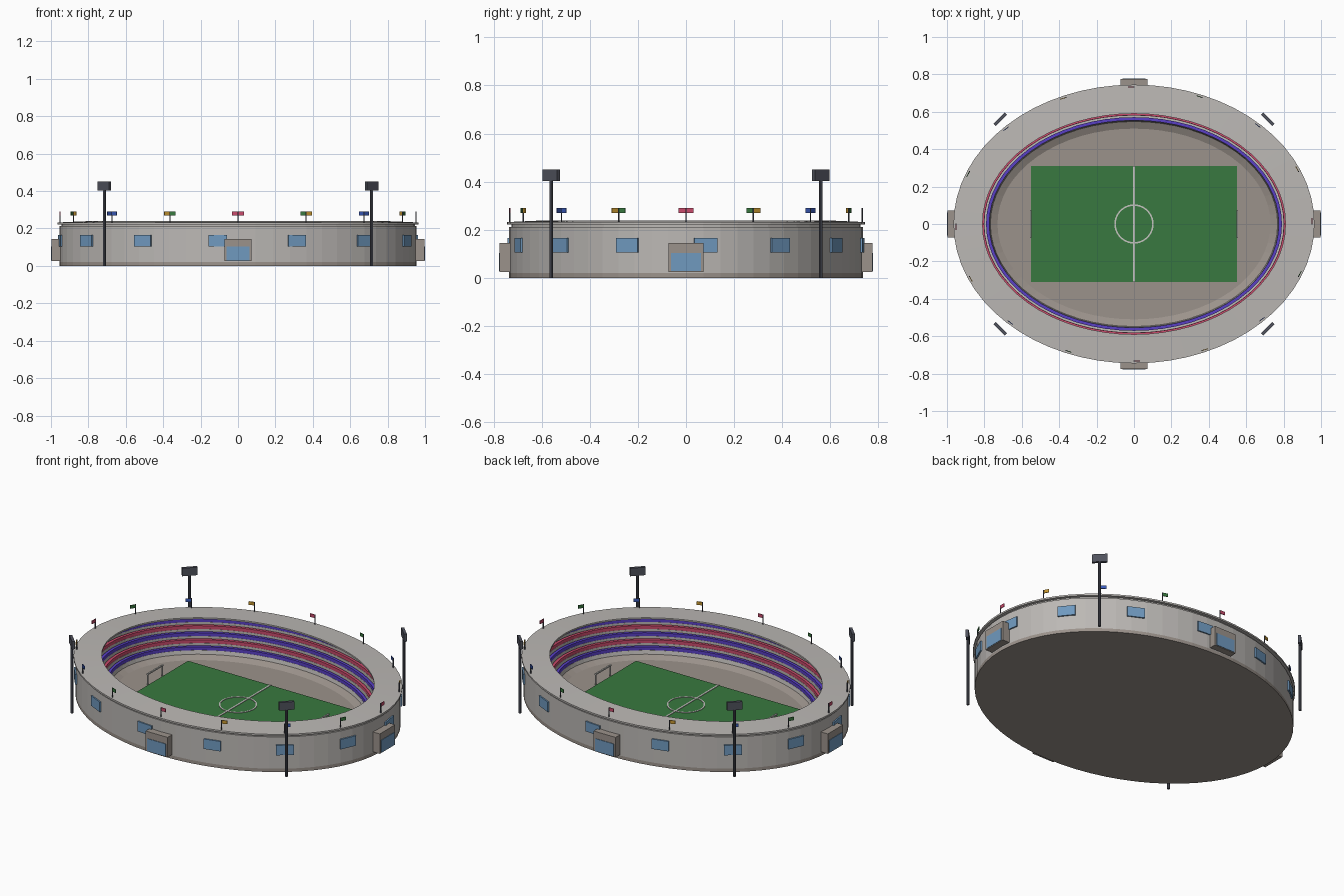
import bpy, bmesh, math
from mathutils import Matrix, Vector

cube = bpy.data.objects.get("Cube")
if cube:
    bpy.data.objects.remove(cube, do_unlink=True)

SEG = 64
SQUASH = 0.22      # every ring is this much narrower across y than across x
GROUND = 0.02


def material(name, r, g, b):
    m = bpy.data.materials.new(name)
    m.use_nodes = True
    m.diffuse_color = (r, g, b, 1)
    bsdf = next(n for n in m.node_tree.nodes if n.type == 'BSDF_PRINCIPLED')
    bsdf.inputs["Base Color"].default_value = (r, g, b, 1)
    bsdf.inputs["Roughness"].default_value = 0.8
    return m


concrete = material("concrete", 0.50, 0.48, 0.46)
stone = material("warm_stone", 0.33, 0.29, 0.26)
grass = material("grass_green", 0.04, 0.19, 0.05)
purple = material("seat_purple", 0.10, 0.05, 0.56)
pink = material("seat_pink", 0.58, 0.07, 0.15)
glass = material("window_blue", 0.16, 0.32, 0.52)
blue = material("flag_blue", 0.04, 0.10, 0.48)
yellow = material("flag_yellow", 0.55, 0.30, 0.03)
slate = material("slate", 0.08, 0.085, 0.11)
chalk = material("chalk", 0.55, 0.55, 0.52)


def finish(name, bm, *mats):
    bmesh.ops.recalc_face_normals(bm, faces=bm.faces)
    me = bpy.data.meshes.new(name)
    bm.to_mesh(me)
    bm.free()
    for m in mats:
        me.materials.append(m)
    ob = bpy.data.objects.new(name, me)
    bpy.context.collection.objects.link(ob)
    return ob


def oval(name, profile, *mats, squash=SQUASH, pick=None):
    """Sweep a closed (radius, height) profile round an oval."""
    bm = bmesh.new()
    loops = []
    for r, z in profile:
        loops.append([bm.verts.new((r * math.cos(a), (r - squash) * math.sin(a), z))
                      for a in (math.tau * i / SEG for i in range(SEG))])
    for j, low in enumerate(loops):
        high = loops[(j + 1) % len(loops)]
        for i in range(SEG):
            k = (i + 1) % SEG
            f = bm.faces.new((low[i], low[k], high[k], high[i]))
            if pick:
                f.material_index = pick(j)
    return finish(name, bm, *mats)


def band(name, r0, r1, z0, z1, mat, squash=SQUASH):
    return oval(name, [(r0, z0), (r1, z0), (r1, z1), (r0, z1)], mat, squash=squash)


def box(name, centre, size, mat, turn=0.0):
    bm = bmesh.new()
    bmesh.ops.create_cube(bm, size=1, matrix=Matrix.Translation(centre)
                          @ Matrix.Rotation(turn, 4, 'Z') @ Matrix.Diagonal((*size, 1)))
    return finish(name, bm, mat)


def post(name, x, y, z0, z1, radius, mat):
    bm = bmesh.new()
    bmesh.ops.create_cone(bm, cap_ends=True, segments=8, radius1=radius, radius2=radius,
                          depth=z1 - z0, matrix=Matrix.Translation((x, y, (z0 + z1) / 2)))
    return finish(name, bm, mat)


def on_oval(r, angle):
    """Point on an oval and the heading of its outward normal."""
    c, s = math.cos(angle), math.sin(angle)
    return r * c, (r - SQUASH) * s, math.atan2(s / (r - SQUASH), c / r)


# Base slab and arena floor
bm = bmesh.new()
bmesh.ops.create_cone(bm, cap_ends=True, segments=SEG, radius1=1, radius2=1, depth=GROUND,
                      matrix=Matrix.Translation((0, 0, GROUND / 2))
                      @ Matrix.Diagonal((0.955, 0.735, 1, 1)))
finish("base_slab", bm, stone)

# Bowl: outer wall, stepped terraces and sloping inner wall
ROWS, PITCH, RISE, FIRST_R, FIRST_Z = 5, 0.027, 0.03, 0.773, 0.06
profile = [(0.73, GROUND), (0.955, GROUND), (0.955, 0.212), (0.925, 0.212)]
for i in reversed(range(ROWS)):
    r, z = FIRST_R + PITCH * i, FIRST_Z + RISE * i
    profile += [(r + PITCH, z), (r, z)]
profile.append((0.768, 0.038))
last = len(profile) - 1
oval("bowl", profile, concrete, stone, pick=lambda j: 1 if j == last else 0)

# Seat rows in alternating colours
for i in range(ROWS):
    r, z = FIRST_R + PITCH * i, FIRST_Z + RISE * i
    band("seat_row", r + 0.001, r + 0.018, z - 0.004, z + 0.02, pink if i % 2 else purple)

# Roof ring, rising slightly inwards, on a recessed support
band("roof_support", 0.915, 0.945, 0.205, 0.226, concrete)
oval("roof", [(0.81, 0.23), (0.965, 0.222), (0.965, 0.232), (0.81, 0.239)], concrete)

# Pitch with halfway line and centre circle
box("pitch", (0, 0, 0.022), (1.1, 0.62, 0.008), grass)
box("halfway_line", (0, 0, 0.027), (0.01, 0.62, 0.004), chalk)
band("centre_circle", 0.097, 0.105, 0.025, 0.029, chalk, squash=0)

# Goals
for side in (-1, 1):
    x = side * 0.553
    for y in (-0.07, 0.07):
        post("goal_post", x, y, GROUND, 0.09, 0.004, chalk)
    box("goal_crossbar", (x, 0, 0.09), (0.008, 0.148, 0.008), chalk)

# Entrance gates with glazed doors on all four sides
for k in range(4):
    turn = k * math.pi / 2
    reach = 0.775 if k % 2 else 0.997
    out = Vector((math.cos(turn), math.sin(turn), 0))
    box("gate", out * (reach - 0.04) + Vector((0, 0, 0.085)), (0.08, 0.146, 0.12), stone, turn)
    box("gate_door", out * reach + Vector((0, 0, 0.066)), (0.006, 0.125, 0.075), glass, turn)

# Windows round the outer wall
for k in range(14):
    x, y, turn = on_oval(0.9575, math.tau * (k + 0.25) / 14)
    box("window", (x, y, 0.135), (0.009, 0.098, 0.06), glass, turn)

# Flags round the roof
for k in range(16):
    x, y, turn = on_oval(0.952, math.tau * k / 16)
    post("flag_pole", x, y, 0.225, 0.29, 0.003, slate)
    dx, dy = -math.sin(turn) * 0.016, math.cos(turn) * 0.016
    box("flag", (x + dx, y + dy, 0.28), (0.004, 0.032, 0.02),
        (pink, yellow, blue, grass)[k % 4], turn)

# Floodlights at the four corners
for sx in (-1, 1):
    for sy in (-1, 1):
        x, y = sx * 0.715, sy * 0.56
        post("floodlight_mast", x, y, 0, 0.41, 0.008, slate)
        box("floodlight_head", (x, y, 0.427), (0.016, 0.085, 0.048), slate,
            math.atan2(sy, sx))
